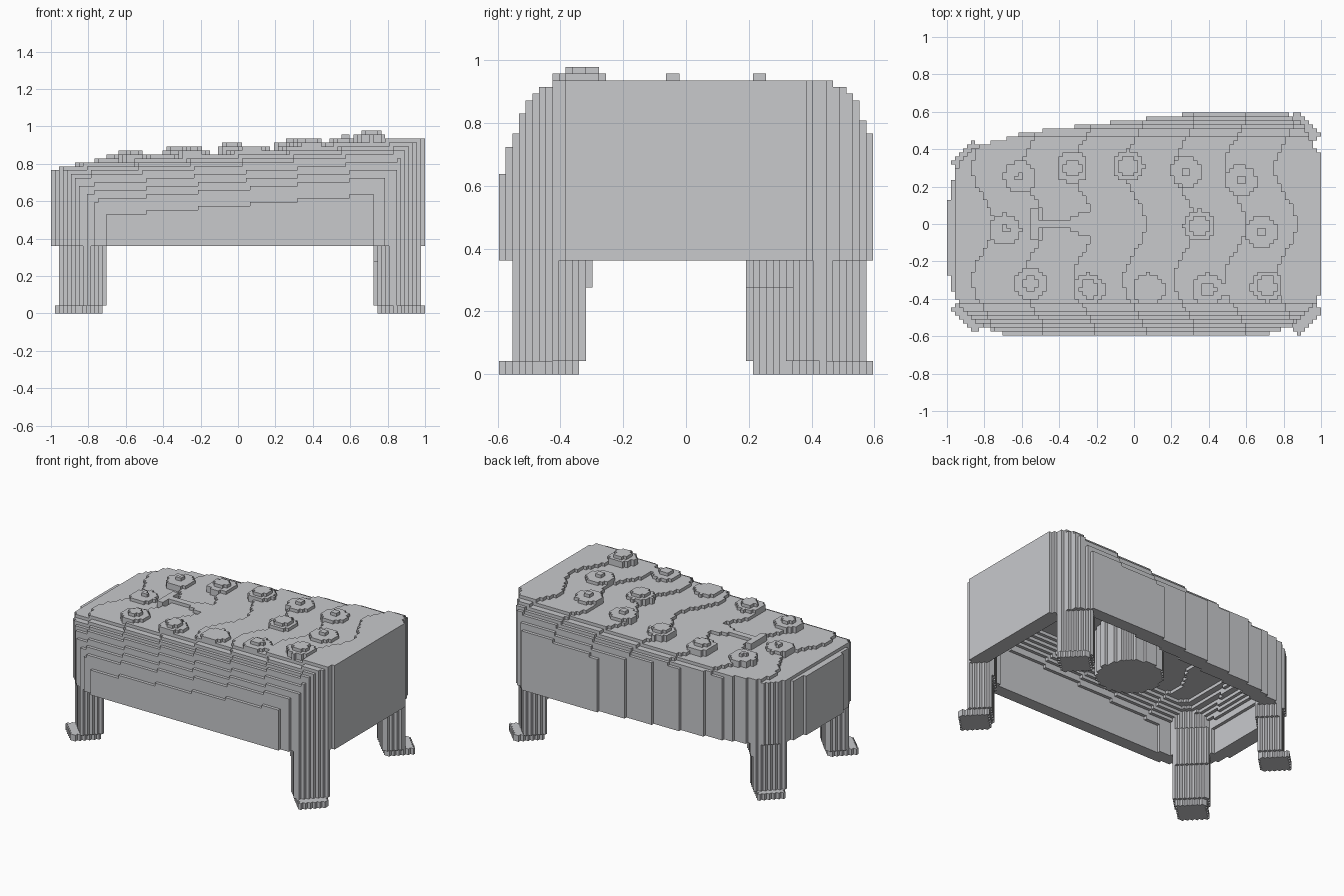
import bpy, bmesh, math
from mathutils import Vector

cube = bpy.data.objects.get("Cube")
if cube:
    bpy.data.objects.remove(cube, do_unlink=True)

V = 2 / 94                      # edge of one block
NX, NY, RIM = 94, 56, 17        # grid size, height of the lower rim in blocks

grey = bpy.data.materials.new("stone grey")
grey.use_nodes = True
colour = (0.58, 0.585, 0.605, 1)
grey.diffuse_color = colour
grey.node_tree.nodes["Principled BSDF"].inputs["Base Color"].default_value = colour

# Plan outline of the body
OUTLINE = [Vector(p) for p in [
    (-1, -.23), (-.97, -.36), (-.93, -.44), (-.87, -.51), (-.77, -.565), (-.64, -.6),
    (.68, -.6), (.8, -.56), (.9, -.5), (.96, -.42), (1, -.37), (1, .36), (.96, .42),
    (.9, .54), (.8, .6), (.4, .6), (.16, .575), (-.1, .545), (-.34, .52),
    (-.6, .485), (-.78, .43), (-.9, .38), (-.96, .27), (-1, .07)]]
EDGES = list(zip(OUTLINE, OUTLINE[1:] + OUTLINE[:1]))


def inside(x, y):
    hit = False
    for a, b in EDGES:
        if (a.y > y) != (b.y > y) and x < a.x + (y - a.y) / (b.y - a.y) * (b.x - a.x):
            hit = not hit
    return hit


def edge_distance(x, y):
    p = Vector((x, y))
    best = 9
    for a, b in EDGES:
        d = b - a
        t = max(0, min(1, (p - a).dot(d) / d.length_squared))
        best = min(best, (p - a - d * t).length)
    return best


def rounding(d, width=.22):
    """Drop of a rounded edge at distance d from it."""
    t = max(0, min(1, 1 - d / width))
    return .4 * (1 - math.sqrt(1 - t * t))


def terrace(x, y):
    """Level of the wavy steps that climb along the length."""
    wave = .06 * math.cos(y * 2 * math.pi / .6) - .03
    level = 38 + math.floor((x - wave + .78) / .27)
    return 36 if x < -.95 else max(37, min(44, level))


def drop(x, y, inset=0):
    return (rounding(y + .596 - inset) + rounding(.636 - y - inset)) / V


def top(x, y):
    return round(terrace(x, y) - drop(x, y))


def ceiling(x, y):
    return max(RIM + 3, round(terrace(x, y) - 5 - drop(x, y, .05)
                              - rounding(x + .95, .3) / V))


CELLS = [(i, j, (i + .5) * V - 1, (j + .5) * V - NY * V / 2)
         for i in range(NX) for j in range(NY)]


def disc(cx, cy, r):
    return [c for c in CELLS if math.hypot(c[2] - cx, c[3] - cy) < r]


def corner_box(cx, cy, across, deep):
    """Cells of a rectangle turned to face its corner of the plan diagonally."""
    sx, sy = math.copysign(math.sqrt(.5), cx), math.copysign(math.sqrt(.5), cy)
    return [c for c in CELLS
            if abs((c[2] - cx) * sx + (c[3] - cy) * sy) < deep / 2
            and abs((c[2] - cx) * sy - (c[3] - cy) * sx) < across / 2]


def strips(cells):
    """Merge unit cells of one layer into rectangles."""
    left = set(cells)
    for u, v in sorted(cells):
        if (u, v) not in left:
            continue
        u2, v2 = u + 1, v + 1
        while (u, v2) in left:
            v2 += 1
        while all((u2, w) in left for w in range(v, v2)):
            u2 += 1
        left -= {(a, b) for a in range(u, u2) for b in range(v, v2)}
        yield u, v, u2, v2


def build(name, blocks):
    """Make a flat-faced object from a set of grid blocks."""
    bm = bmesh.new()
    verts = {}
    for axis in range(3):
        ua, va = (axis + 1) % 3, (axis + 2) % 3
        for side in (0, 1):
            layers = {}
            for b in blocks:
                n = list(b)
                n[axis] += 2 * side - 1
                if tuple(n) not in blocks:
                    layers.setdefault(b[axis] + side, set()).add((b[ua], b[va]))
            for w, cells in layers.items():
                for u, v, u2, v2 in strips(cells):
                    ring = []
                    for pu, pv in ((u, v), (u2, v), (u2, v2), (u, v2)):
                        p = [0, 0, 0]
                        p[axis], p[ua], p[va] = w, pu, pv
                        key = tuple(p)
                        if key not in verts:
                            verts[key] = bm.verts.new(
                                (p[0] * V - 1, p[1] * V - NY * V / 2, p[2] * V))
                        ring.append(verts[key])
                    bm.faces.new(ring if side else ring[::-1])
    mesh = bpy.data.meshes.new(name)
    bm.to_mesh(mesh)
    bm.free()
    mesh.materials.append(grey)
    bpy.context.collection.objects.link(bpy.data.objects.new(name, mesh))


# Hollow body with an open underside
body = set()
for i, j, x, y in CELLS:
    if inside(x, y):
        low = RIM if edge_distance(x, y) < .1 else ceiling(x, y)
        body |= {(i, j, k) for k in range(low, top(x, y))}
build("body_shell", body)

# Legs reach up into the shell, each on a foot that sticks outward
FEET = {"front_right": (-.855, -.455), "front_left": (.885, -.465),
        "back_right": (-.86, .33), "back_left": (.875, .475)}
for name, (fx, fy) in FEET.items():
    lx, ly = fx - math.copysign(.025, fx), fy - math.copysign(.02, fy)
    leg = {(i, j, k) for i, j, x, y in corner_box(lx, ly, .2, .135)
           for k in range(2, top(x, y))}
    leg |= {(i, j, k) for i, j, x, y in corner_box(lx * .99, ly * .985, .21, .15)
            for k in range(13, RIM + 8)}
    build(name + "_leg", leg - body)
    build(name + "_foot", {(i, j, k) for i, j, x, y in corner_box(fx, fy, .175, .18)
                           for k in (0, 1)})

# Drum hanging under the middle
drum = {(i, j, k) for i, j, x, y in disc(.02, -.02, .205)
        for k in range(RIM + 4, ceiling(x, y))}
build("underside_drum", drum - body)

# Low round knobs on the top, most with a small raised centre
KNOBS = [(-.61, .25, .02), (-.33, .3, .05), (-.03, .31, .05), (.28, .28, .02),
         (.57, .23, .025), (-.69, -.03, .02), (.35, -.01, .05), (.68, -.04, .025),
         (-.55, -.32, .04), (-.24, -.35, .05), (.08, -.35, 0), (.4, -.35, .04),
         (.71, -.33, .05)]
knobs = set()
for cx, cy, tip in KNOBS:
    level = terrace(cx + .05, cy)
    for radius, height in ((.085, 1), (tip, 2)):
        for i, j, x, y in disc(cx, cy, radius):
            knobs |= {(i, j, k) for k in range(top(x, y), level + height)}
build("top_knobs", knobs - body)

# Raised key-shaped ridge in the middle of the top
ridge = set()
for i, j, x, y in CELLS:
    bar = -.56 < x < -.52 and abs(y) < .08
    stem = -.54 < x < -.3 and abs(y) < .03
    head = -.34 < x < -.14 and abs(y) < .03 + (x + .34) * .45
    if bar or stem or head:
        ridge |= {(i, j, k) for k in range(top(x, y), 40)}
build("top_ridge", ridge - body)
